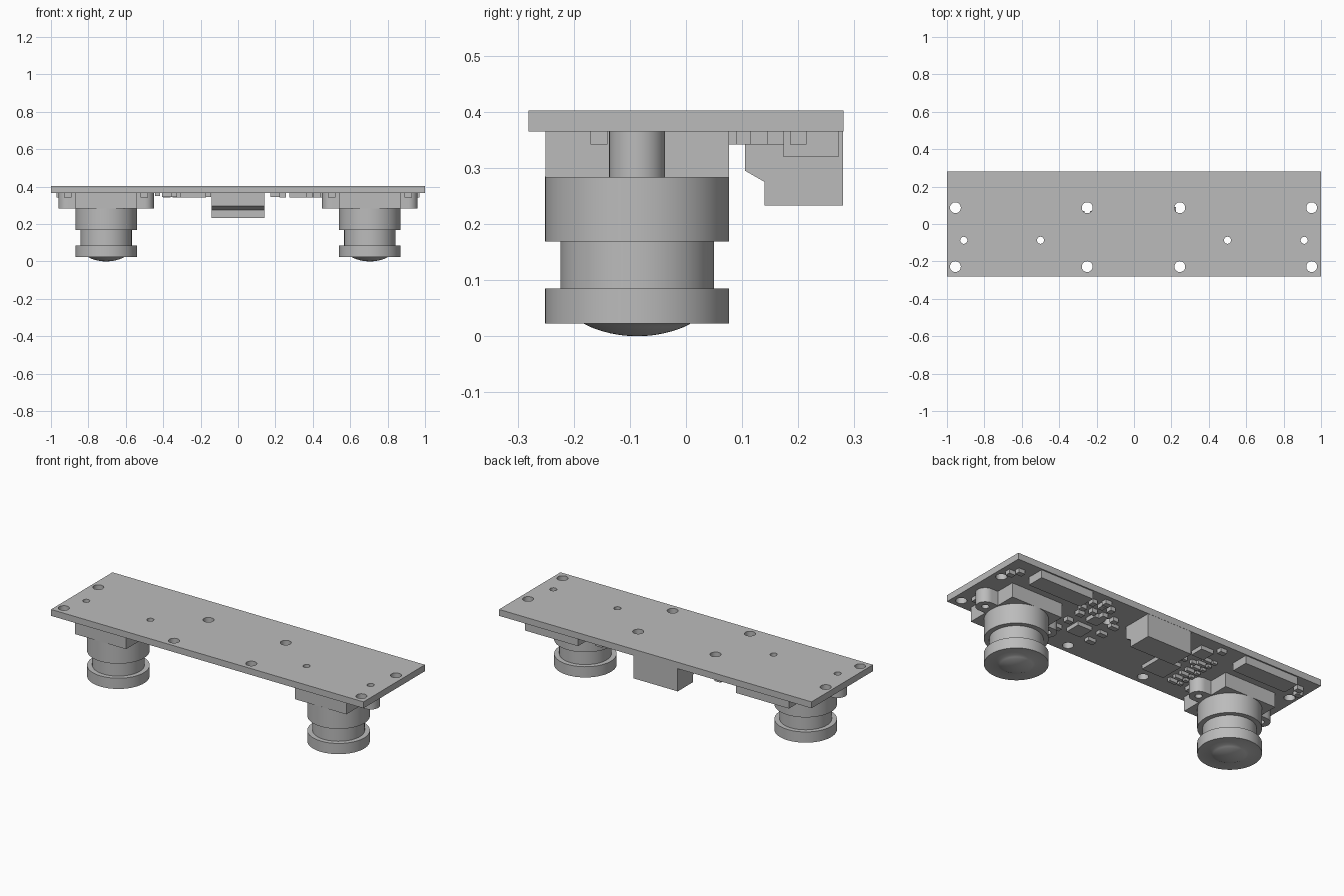
import bpy, bmesh, math

if "Cube" in bpy.data.objects:
    bpy.data.objects.remove(bpy.data.objects["Cube"], do_unlink=True)

grey = bpy.data.materials.new("plain grey")
grey.use_nodes = True
grey.diffuse_color = (0.5, 0.5, 0.5, 1)
grey.node_tree.nodes["Principled BSDF"].inputs["Base Color"].default_value = (0.5, 0.5, 0.5, 1)

BOARD_LOW, BOARD_TOP = 0.365, 0.402
LENS_X, LENS_Y, TAB = 0.705, -0.087, 0.205   # lens centre, and distance to its screw bosses


def finish(name, bm, smooth=False):
    bmesh.ops.recalc_face_normals(bm, faces=bm.faces)
    mesh = bpy.data.meshes.new(name)
    bm.to_mesh(mesh)
    bm.free()
    mesh.materials.append(grey)
    obj = bpy.data.objects.new(name, mesh)
    bpy.context.collection.objects.link(obj)
    if smooth:
        select(obj)
        bpy.ops.object.shade_smooth_by_angle(angle=math.radians(30))
    return obj


def select(obj):
    bpy.ops.object.select_all(action='DESELECT')
    obj.select_set(True)
    bpy.context.view_layer.objects.active = obj


def add_box(bm, x, y, sx, sy, low, high=BOARD_LOW):
    verts = bmesh.ops.create_cube(bm, size=1)["verts"]
    bmesh.ops.scale(bm, vec=(sx, sy, high - low), verts=verts)
    bmesh.ops.translate(bm, vec=(x, y, (low + high) / 2), verts=verts)


def add_prism(bm, points, offset):
    face = bm.faces.new([bm.verts.new(p) for p in points])
    new = bmesh.ops.extrude_face_region(bm, geom=[face])["geom"]
    bmesh.ops.translate(bm, vec=offset, verts=[v for v in new if isinstance(v, bmesh.types.BMVert)])


def drill(obj, holes):
    bm = bmesh.new()
    for x, y, r in holes:
        ring = [2 * math.pi * i / 32 for i in range(32)]
        add_prism(bm, [(x + r * math.cos(a), y + r * math.sin(a), 0.2) for a in ring], (0, 0, 0.3))
    cutter = finish("hole_cutter", bm)
    cutter.hide_render = True
    mod = obj.modifiers.new("holes", 'BOOLEAN')
    mod.operation, mod.solver, mod.object = 'DIFFERENCE', 'EXACT', cutter
    select(obj)
    bpy.ops.object.modifier_apply(modifier=mod.name)
    bpy.data.objects.remove(cutter, do_unlink=True)
    bpy.ops.object.shade_smooth_by_angle(angle=math.radians(30))


# Circuit board with mounting and screw holes
screws = [(s * LENS_X + t * TAB, LENS_Y, 0.019) for s in (-1, 1) for t in (-1, 1)]
mounts = [(x, y, 0.029) for x in (-0.955, -0.25, 0.245, 0.95) for y in (0.087, -0.228)]
bm = bmesh.new()
add_box(bm, 0, 0, 2, 0.562, BOARD_LOW, BOARD_TOP)
drill(finish("circuit_board", bm), screws + mounts)


# Lens holders: square block with a rounded screw tab on each side
def holder(name, cx):
    half, r, outline = 0.1635, 0.05, []
    for s in (1, -1):
        outline += [(s * half, -s * half), (s * half, -s * r)]
        for i in range(17):
            a = math.pi * (i / 16 - 0.5)
            outline.append((s * (TAB + r * math.cos(a)), s * r * math.sin(a)))
        outline += [(s * half, s * r), (s * half, s * half)]
    bm = bmesh.new()
    add_prism(bm, [(cx + x, LENS_Y + y, 0.283) for x, y in outline], (0, 0, BOARD_LOW - 0.283))
    drill(finish(name, bm), [h for h in screws if h[0] * cx > 0])


# Lens barrels: turned profile ending in a shallow glass dome
def lens(name, cx):
    big, neck, dome, rise = 0.164, 0.137, 0.096, 0.022
    profile = [(0, 0.285), (big, 0.285), (big, 0.169), (neck, 0.169), (neck, 0.085),
               (big, 0.085), (big, 0.023), (dome, 0.023)]
    radius = (dome ** 2 + rise ** 2) / (2 * rise)
    for i in range(7, -1, -1):
        d = dome * i / 8
        profile.append((d, radius - math.sqrt(radius ** 2 - d ** 2)))
    bm = bmesh.new()
    verts = [bm.verts.new((cx + r, LENS_Y, z)) for r, z in profile]
    edges = [bm.edges.new(pair) for pair in zip(verts, verts[1:])]
    bmesh.ops.spin(bm, geom=verts + edges, cent=(cx, LENS_Y, 0), axis=(0, 0, 1),
                   angle=2 * math.pi, steps=64)
    bmesh.ops.remove_doubles(bm, verts=bm.verts, dist=0.0001)
    finish(name, bm, smooth=True)


for side, s in (("left", 1), ("right", -1)):
    holder(side + "_lens_holder", s * LENS_X)
    lens(side + "_lens", s * LENS_X)

# Cable connector at the back edge
section = [(0.105, 0.365), (0.105, 0.295), (0.14, 0.275), (0.14, 0.233), (0.28, 0.233), (0.28, 0.365)]
bm = bmesh.new()
add_prism(bm, [(-0.143, y, z) for y, z in section], (0.284, 0, 0))
finish("cable_connector", bm)

# Flat sockets behind the lenses
for side, x in (("left", 0.67), ("right", -0.68)):
    bm = bmesh.new()
    add_box(bm, x, 0.223, 0.34, 0.1, 0.32)
    finish(side + "_flat_socket", bm)

# Square chips
bm = bmesh.new()
for x, y, size in ((-0.24, -0.07, 0.14), (-0.31, 0.17, 0.08), (0.32, -0.05, 0.09), (0.32, 0.08, 0.07)):
    add_box(bm, x, y, size, size, 0.342)
finish("chips", bm)

# Small surface parts in rows and pairs
bm = bmesh.new()
for i in range(7):
    y = -0.15 + 0.045 * i
    add_box(bm, -0.38, y, 0.05, 0.02, 0.345)
    add_box(bm, -0.43, y, 0.025, 0.02, 0.35)
    if i % 2:
        add_box(bm, 0.2, y, 0.05, 0.03, 0.345)
        add_box(bm, 0.42, y, 0.04, 0.03, 0.342)
for i in range(4):
    add_box(bm, 0.5 - 0.06 * i, 0.2, 0.03, 0.035, 0.342)
    add_box(bm, 0.45 - 0.07 * i, 0.13, 0.035, 0.03, 0.342)
    add_box(bm, -0.16 - 0.06 * i, 0.06, 0.03, 0.02, 0.345)
for s in (-1, 1):
    for x, y in ((0.92, 0.2), (0.95, 0.16), (0.91, -0.155), (0.5, -0.155), (0.38, 0.24)):
        add_box(bm, s * x, y, 0.04, 0.03, 0.342)
finish("small_components", bm)
